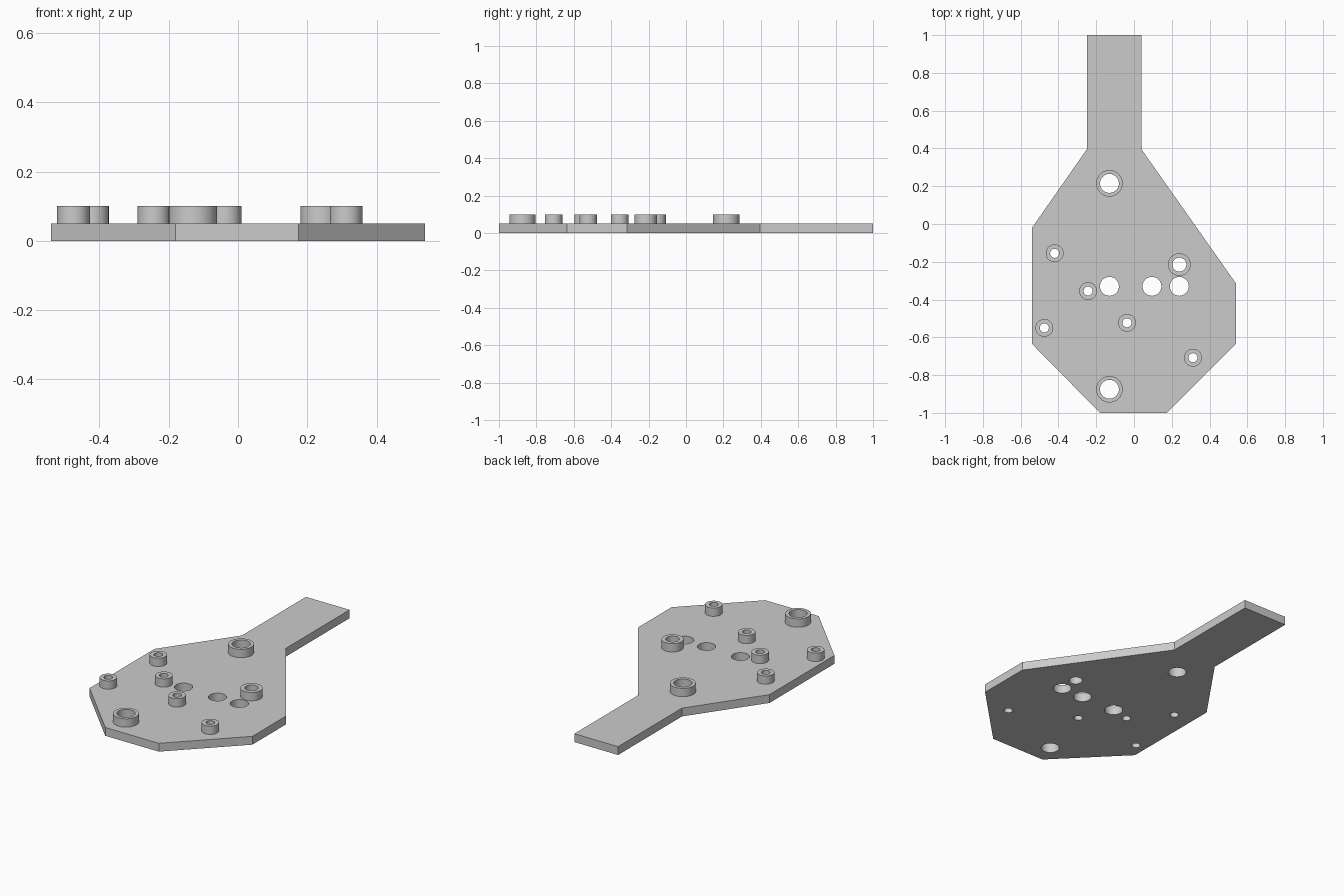
import bpy, bmesh, math

if "Cube" in bpy.data.objects:
    bpy.data.objects.remove(bpy.data.objects["Cube"])

THICK = 0.05     # plate thickness, also the boss height
SIDES = 48

grey = bpy.data.materials.new("plain grey")
grey.use_nodes = True
colour = (0.6, 0.6, 0.6, 1)
grey.diffuse_color = colour
grey.node_tree.nodes["Principled BSDF"].inputs["Base Color"].default_value = colour


def circle(x, y, r):
    steps = [2 * math.pi * i / SIDES for i in range(SIDES)]
    return [(x + r * math.cos(a), y + r * math.sin(a)) for a in steps]


def extrude_profile(name, loops, z):
    """Filled flat profile; inner loops become through holes."""
    curve = bpy.data.curves.new(name, 'CURVE')
    curve.dimensions = '2D'
    curve.fill_mode = 'BOTH'
    curve.extrude = THICK / 2
    for loop in loops:
        spline = curve.splines.new('POLY')
        spline.points.add(len(loop) - 1)
        for point, (x, y) in zip(spline.points, loop):
            point.co = (x, y, 0, 1)
        spline.use_cyclic_u = True
    obj = bpy.data.objects.new(name, curve)
    bpy.context.collection.objects.link(obj)
    bpy.ops.object.select_all(action='DESELECT')
    obj.select_set(True)
    bpy.context.view_layer.objects.active = obj
    bpy.ops.object.convert(target='MESH')
    obj = bpy.context.object
    # Weld caps to walls and merge flat triangles
    bm = bmesh.new()
    bm.from_mesh(obj.data)
    bmesh.ops.remove_doubles(bm, verts=bm.verts, dist=0.0001)
    bmesh.ops.recalc_face_normals(bm, faces=bm.faces)
    bm.to_mesh(obj.data)
    bm.free()
    obj.location.z = z + THICK / 2
    obj.data.materials.clear()
    obj.data.materials.append(grey)
    bpy.ops.object.shade_smooth_by_angle(angle=math.radians(30))
    return obj


# Boss sizes: outer radius, bore radius, centres
bosses = {
    "large_boss": (0.07, 0.05, [(-0.13, 0.215), (-0.13, -0.875)]),
    "medium_boss": (0.06, 0.037, [(0.24, -0.215)]),
    "small_boss": (0.047, 0.024, [(-0.42, -0.155), (-0.243, -0.355), (-0.475, -0.55),
                                  (-0.037, -0.523), (0.312, -0.708)]),
}
holes = [circle(x, -0.33, 0.05) for x in (-0.13, 0.095, 0.24)]

# Hollow bosses standing on the plate
for name, (outer, bore, centres) in bosses.items():
    for x, y in centres:
        holes.append(circle(x, y, bore))
        extrude_profile(name, [circle(x, y, outer), holes[-1]], THICK)

# Paddle-shaped plate with tail
outline = [(-0.25, 1), (-0.25, 0.395), (-0.54, -0.02), (-0.54, -0.635), (-0.18, -1),
           (0.175, -1), (0.54, -0.635), (0.54, -0.315), (0.04, 0.395), (0.04, 1)]
extrude_profile("base_plate", [outline] + holes, 0)
